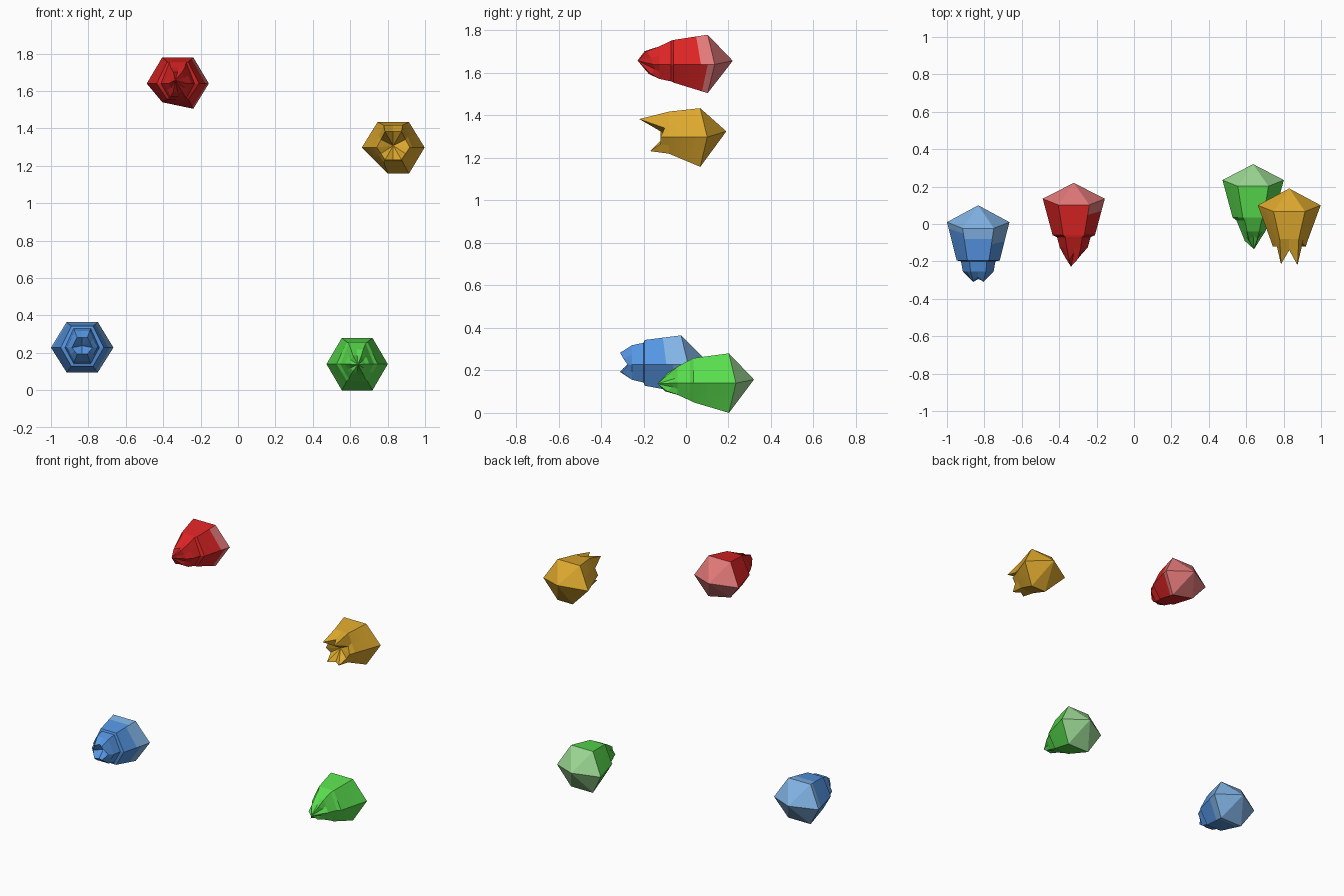
import bpy, bmesh, math

if "Cube" in bpy.data.objects:
    bpy.data.objects.remove(bpy.data.objects["Cube"])

def mat(name, col):
    m = bpy.data.materials.new(name)
    m.diffuse_color = (*col, 1)
    m.use_nodes = True
    m.node_tree.nodes["Principled BSDF"].inputs["Base Color"].default_value = m.diffuse_color
    return m

RED, PALE_RED = mat("red", (.72, .018, .018)), mat("pale red", (.76, .19, .19))
GOLD = mat("gold", (.72, .39, .027))
BLUE, PALE_BLUE = mat("blue", (.09, .30, .76)), mat("pale blue", (.22, .45, .78))
GREEN, PALE_GREEN = mat("green", (.10, .72, .075)), mat("pale green", (.33, .68, .29))

STRIPS = 6   # lengthwise strips on the long body, used for the pale patches

def hexagon(c, y, w, top, bot, lean=0, tweak=None):
    """Six corners plus edge midpoints, flat side up, facing along y."""
    pts = []
    for k, (fx, z) in enumerate(((1, 0), (.5, top), (-.5, top), (-1, 0), (-.5, bot), (.5, bot))):
        dx, dz = (tweak or {}).get(k, (0, 0))
        pts.append((c[0] + fx * w + dx, y + (lean if z else 0), c[1] + z + dz))
    out = []
    for k in range(6):
        a, b = pts[k], pts[(k + 1) % 6]
        out += [a, tuple((p + q) / 2 for p, q in zip(a, b))]
    return out

def crystal(name, c, apex, rings, rim, core, mats, pale, tweak=None):
    """Back apex, wide ring, tapering body, broken front rim, core point."""
    loops = [hexagon(c, *r, lean=-.033 if i == 0 else 0, tweak=tweak if i == 0 else None)
             for i, r in enumerate(rings)]
    # jagged front edge
    loops[-1] = [(x, y + d, z) for (x, y, z), d in zip(loops[-1], rim)]
    # split the long body into strips
    a, b = loops[0], loops[1]
    body = [[tuple(p + (q - p) * k / STRIPS for p, q in zip(u, v)) for u, v in zip(a, b)]
            for k in range(STRIPS)]
    loops = body + loops[1:]
    bm = bmesh.new()
    vs = [[bm.verts.new(p) for p in l] for l in loops]
    back = bm.verts.new((c[0], apex[0], c[1] + apex[1]))
    front = bm.verts.new((c[0] + core[0], core[1], c[1] + core[2]))
    has_pale = len(mats) > 1
    for i in range(12):
        j = (i + 1) % 12
        f = bm.faces.new((back, vs[0][i], vs[0][j]))
        f.material_index = 1 if has_pale else 0
        for k in range(len(vs) - 1):
            f = bm.faces.new((vs[k][i], vs[k + 1][i], vs[k + 1][j], vs[k][j]))
            f.material_index = 1 if has_pale and k < pale[i // 2] else 0
        bm.faces.new((front, vs[-1][j], vs[-1][i]))
    bmesh.ops.recalc_face_normals(bm, faces=bm.faces)
    me = bpy.data.meshes.new(name)
    bm.to_mesh(me)
    bm.free()
    for m in mats:
        me.materials.append(m)
    ob = bpy.data.objects.new(name, me)
    bpy.context.collection.objects.link(ob)

# ring = (y, half width, top, bottom) measured from the crystal's axis
crystal("red_crystal", (-.322, 1.64), (.22, .017),
        [(.135, .166, .14, -.12), (-.06, .113, .115, -.085), (-.07, .09, .112, -.08),
         (-.125, .075, .085, -.068), (-.185, .048, .062, -.045)],
        [.03, .02, .0, .03, -.01, .0, .01, .03, .01, .03, .02, .04],
        (-.015, -.228, .018), [RED, PALE_RED], [2, 0, 0, 0, 0, 1],
        {4: (0, .02), 5: (0, -.015)})

crystal("gold_crystal", (.83, 1.298), (.19, .027),
        [(.10, .168, .136, -.14), (-.08, .102, .12, -.078), (-.15, .088, .085, -.066)],
        [.03, .05, -.07, .01, -.065, .03, .03, .05, -.02, .01, -.02, .03],
        (0, -.09, .01), [GOLD], [0] * 6, {4: (.055, 0)})

crystal("blue_crystal", (-.833, .228), (.10, .015),
        [(.01, .167, .137, -.132), (-.195, .115, .115, -.10), (-.20, .092, .102, -.085),
         (-.255, .082, .09, -.072), (-.295, .055, .055, -.035)],
        [.02, .0, -.015, .01, -.01, .0, .02, .0, -.015, .0, -.01, .01],
        (0, -.25, .01), [BLUE, PALE_BLUE], [3, 2, 1, 0, 1, 2])

crystal("green_crystal", (.637, .14), (.32, .017),
        [(.235, .164, .14, -.14), (.035, .11, .118, -.09), (.02, .09, .11, -.082),
         (-.04, .065, .078, -.055), (-.09, .045, .045, -.038)],
        [.02, .04, .01, .03, .0, .02, .0, .02, -.01, .02, .0, .03],
        (.005, -.135, -.003), [GREEN, PALE_GREEN], [0] * 6)
